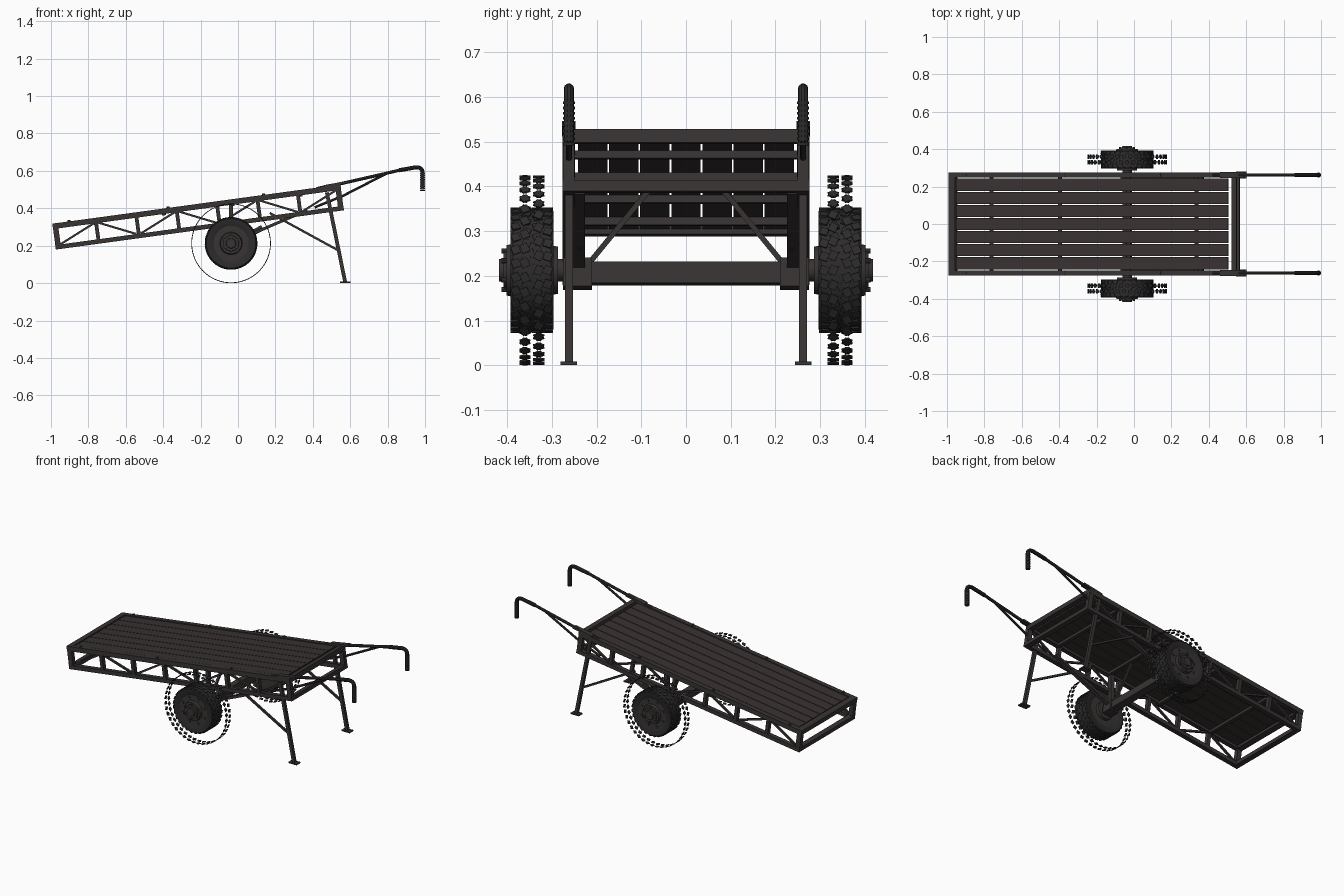
import bpy, bmesh, math
from mathutils import Vector, Matrix

cube = bpy.data.objects.get("Cube")
if cube:
    bpy.data.objects.remove(cube, do_unlink=True)


def material(name, rgb):
    m = bpy.data.materials.new(name)
    m.use_nodes = True
    m.diffuse_color = (*rgb, 1)
    bsdf = m.node_tree.nodes["Principled BSDF"]
    bsdf.inputs["Base Color"].default_value = (*rgb, 1)
    bsdf.inputs["Roughness"].default_value = 0.8
    return m


WOOD = material("dark wood", (0.040, 0.031, 0.031))
STEEL = material("dark steel", (0.040, 0.033, 0.033))
RUBBER = material("black rubber", (0.026, 0.024, 0.024))

# Tilted bed frame: u runs up the slope, v is perpendicular to the deck
TILT = math.atan(0.1364)
U = Vector((math.cos(TILT), 0, math.sin(TILT)))
V = Vector((-math.sin(TILT), 0, math.cos(TILT)))
Y = Vector((0, 1, 0))
LENGTH, DEPTH, SIDE = 1.555, 0.14, 0.262
AXLE = Vector((-0.037, 0, 0.2125))


def bed(u, y, v):
    return Vector((-0.993, 0, 0.318)) + U * u + Y * y + V * v


def on_slope(x):
    return (x + 0.993) / U.x


def finish(name, bm, mat, smooth=False):
    bmesh.ops.recalc_face_normals(bm, faces=bm.faces)
    me = bpy.data.meshes.new(name)
    bm.to_mesh(me)
    bm.free()
    me.materials.append(mat)
    ob = bpy.data.objects.new(name, me)
    bpy.context.collection.objects.link(ob)
    if smooth:
        shade(ob)
    return ob


def shade(ob):
    bpy.ops.object.select_all(action='DESELECT')
    ob.select_set(True)
    bpy.context.view_layer.objects.active = ob
    bpy.ops.object.shade_smooth_by_angle(angle=math.radians(35))


def bar(bm, p, q, w, h):
    """Box from p to q; w is its sideways width, h its thickness."""
    d = q - p
    ax = d.normalized()
    side = U if abs(ax.y) > 0.95 else (Y - ax * ax.y).normalized()
    up = ax.cross(side)
    rot = Matrix((ax, side, up)).transposed().to_4x4()
    m = Matrix.Translation((p + q) / 2) @ rot @ Matrix.Diagonal((d.length, w, h, 1))
    bmesh.ops.create_cube(bm, size=1, matrix=m)


def rod(bm, p, q, r, n=12):
    d = q - p
    m = Matrix.Translation((p + q) / 2) @ d.to_track_quat('Z', 'Y').to_matrix().to_4x4()
    bmesh.ops.create_cone(bm, cap_ends=True, segments=n, radius1=r, radius2=r,
                          depth=d.length, matrix=m)


def lathe(bm, profile, s, steps=48):
    """Spin a (y, radius) profile round the axle."""
    vs = [bm.verts.new(AXLE + Vector((0, s * y, r))) for y, r in profile]
    es = [bm.edges.new(pair) for pair in zip(vs, vs[1:])]
    bmesh.ops.spin(bm, geom=vs + es, cent=AXLE, axis=Y, angle=2 * math.pi, steps=steps)
    bmesh.ops.remove_doubles(bm, verts=bm.verts, dist=0.0002)


def lugs(bm, y, radius, count, size, turn, phase=0):
    """Ring of small tread blocks lying tangent to a wheel."""
    for i in range(count):
        m = (Matrix.Translation(AXLE + Y * y)
             @ Matrix.Rotation((i + phase) * 2 * math.pi / count, 4, 'Y')
             @ Matrix.Translation((0, 0, radius)) @ Matrix.Rotation(turn, 4, 'Z')
             @ Matrix.Diagonal((*size, 1)))
        bmesh.ops.create_cube(bm, size=1, matrix=m)


def tube(name, points, r, mat):
    cu = bpy.data.curves.new(name, 'CURVE')
    cu.dimensions = '3D'
    cu.bevel_depth, cu.bevel_resolution, cu.use_fill_caps = r, 3, True
    sp = cu.splines.new('POLY')
    sp.points.add(len(points) - 1)
    for pt, co in zip(sp.points, points):
        pt.co = (*co, 1)
    cu.materials.append(mat)
    ob = bpy.data.objects.new(name, cu)
    bpy.context.collection.objects.link(ob)
    bpy.ops.object.select_all(action='DESELECT')
    ob.select_set(True)
    bpy.context.view_layer.objects.active = ob
    bpy.ops.object.convert(target='MESH')
    shade(bpy.context.object)


# Deck planks
bm = bmesh.new()
for i in range(7):
    y = (i - 3) * 0.0697
    bar(bm, bed(0.042, y, -0.011), bed(1.51, y, -0.011), 0.066, 0.016)
finish("deck_planks", bm, WOOD)

# Joists under the deck and end beams
bm = bmesh.new()
for x in (-0.765, -0.40, -0.032, 0.33):
    u = on_slope(x)
    bar(bm, bed(u, -SIDE, -0.028), bed(u, SIDE, -0.028), 0.02, 0.018)
finish("joists", bm, STEEL)
bm = bmesh.new()
for u, v, w, h in ((0.018, -0.015, 0.036, 0.03), (LENGTH - 0.014, -0.015, 0.028, 0.03),
                   (0.015, -DEPTH + 0.013, 0.03, 0.026),
                   (LENGTH - 0.014, -DEPTH + 0.012, 0.028, 0.024)):
    bar(bm, bed(u, -0.276, v), bed(u, 0.276, v), w, h)
finish("end_beams", bm, STEEL)

for s, tag in ((-1, "right"), (1, "left")):
    y = s * SIDE

    # Side truss: rails, posts and zigzag diagonals
    bm = bmesh.new()
    bar(bm, bed(0, y, -0.015), bed(LENGTH, y, -0.015), 0.028, 0.029)
    bar(bm, bed(0, y, -DEPTH + 0.012), bed(LENGTH, y, -DEPTH + 0.012), 0.028, 0.024)
    bay = (LENGTH - 0.03) / 7
    for i in range(8):
        u = 0.015 + i * bay
        w = 0.029 if i in (0, 7) else 0.02
        bar(bm, bed(u, y, -DEPTH + 0.01), bed(u, y, -0.01), 0.026, w)
        if i < 7:
            lo, hi = -DEPTH + 0.024, -0.028
            a, b = (lo, hi) if i % 2 == 0 else (hi, lo)
            bar(bm, bed(u + 0.012, y, a), bed(u + bay - 0.012, y, b), 0.012, 0.011)
    finish(tag + "_side_truss", bm, STEEL)

    # Bolt heads on the top rail
    bm = bmesh.new()
    for u in (0.09, 0.625, 1.14, 1.47):
        rod(bm, bed(u, y, -0.005), bed(u, y, 0.007), 0.008, 6)
    finish(tag + "_rail_bolts", bm, STEEL)

    # Leg with foot plate and brace
    bm = bmesh.new()
    top, foot = Vector((0.475, y, 0.485)), Vector((0.573, y, 0.005))
    bar(bm, top, foot, 0.018, 0.02)
    bar(bm, Vector((0.545, y, 0.004)), Vector((0.601, y, 0.004)), 0.037, 0.008)
    bar(bm, Vector((0.17, y, 0.375)), Vector((0.536, y, 0.175)), 0.012, 0.012)
    finish(tag + "_leg", bm, STEEL)

    # Axle hanger, drag strut and inner brace
    bm = bmesh.new()
    bar(bm, Vector((-0.037, s * 0.24, 0.20)), Vector((-0.037, s * 0.24, 0.43)), 0.026, 0.022)
    bar(bm, Vector((-0.03, s * 0.239, 0.218)), Vector((0.37, s * 0.239, 0.39)), 0.027, 0.016)
    bar(bm, Vector((0.085, s * 0.237, 0.272)), Vector((0.13, s * 0.237, 0.296)), 0.009, 0.03)
    bar(bm, Vector((-0.037, s * 0.222, 0.222)), Vector((-0.037, s * 0.06, 0.42)), 0.012, 0.014)
    bar(bm, Vector((-0.037, s * 0.21, 0.205)), Vector((-0.037, s * 0.275, 0.205)), 0.06, 0.065)
    finish(tag + "_axle_bracket", bm, STEEL)

    # Tyre with tread blocks
    bm = bmesh.new()
    lathe(bm, ((0.305, 0.09), (0.298, 0.105), (0.296, 0.132), (0.302, 0.137), (0.345, 0.138),
               (0.387, 0.137), (0.393, 0.132), (0.391, 0.105), (0.384, 0.09)), s)
    finish(tag + "_tyre", bm, RUBBER, True)
    bm = bmesh.new()
    for k in range(4):
        turn = math.radians(20 if k % 2 else -20)
        lugs(bm, s * (0.309 + k * 0.024), 0.138, 28, (0.019, 0.018, 0.005), turn, k % 2 / 2)
    finish(tag + "_tyre_blocks", bm, RUBBER)

    # Outer rings of separate tread plates
    bm = bmesh.new()
    for k, yy in enumerate((0.3295, 0.3605)):
        lugs(bm, s * yy, 0.2105, 40, (0.02, 0.018, 0.004), math.radians(-25 + 50 * k), k / 2)
    finish(tag + "_tread_ring", bm, RUBBER)

    # Wheel disc, hub and bolts
    bm = bmesh.new()
    lathe(bm, ((0.26, 0), (0.26, 0.025), (0.286, 0.025), (0.286, 0.053), (0.304, 0.055),
               (0.304, 0.1), (0.386, 0.1), (0.386, 0.06), (0.402, 0.056), (0.402, 0.042),
               (0.408, 0.04), (0.408, 0.027), (0.418, 0.025), (0.418, 0)), s)
    finish(tag + "_wheel_disc", bm, STEEL, True)
    bm = bmesh.new()
    for count, radius, size, tip in ((8, 0.08, 0.009, 0.391), (6, 0.043, 0.006, 0.413)):
        for i in range(count):
            a = (i + 0.5) * 2 * math.pi / count
            p = AXLE + Vector((math.cos(a) * radius, 0, math.sin(a) * radius))
            rod(bm, p + Y * s * 0.38, p + Y * s * tip, size, 8)
    finish(tag + "_wheel_bolts", bm, STEEL)

    # Handle, its lower stay, and the ribbed grip
    def at(x, z):
        return Vector((x, y, z))
    bend = [at(0.86, 0.603), at(0.95, 0.619)]
    for i in range(6):
        a = math.radians(80 - i * 16)
        bend.append(at(0.96 + 0.0265 * math.cos(a), 0.592 + 0.0265 * math.sin(a)))
    bend.append(at(0.9865, 0.5))
    tube(tag + "_handle", [at(0.42, 0.505), at(0.56, 0.534), at(0.78, 0.584)] + bend[:2], 0.009, STEEL)
    tube(tag + "_handle_stay", [at(0.41, 0.405), at(0.56, 0.466), at(0.79, 0.584)], 0.007, STEEL)
    tube(tag + "_grip", bend, 0.0115, RUBBER)
    bm = bmesh.new()
    for i in range(9):
        z = 0.492 + i * 0.0115
        rod(bm, at(0.9865, z), at(0.9865, z + 0.006), 0.0135, 16)
    finish(tag + "_grip_ribs", bm, RUBBER)
    bm = bmesh.new()
    bar(bm, at(0.46, 0.518), at(0.59, 0.541), 0.03, 0.012)
    finish(tag + "_handle_clamp", bm, STEEL)

# Axle beam
bm = bmesh.new()
bar(bm, Vector((-0.037, -0.27, 0.205)), Vector((-0.037, 0.27, 0.205)), 0.045, 0.048)
finish("axle_beam", bm, STEEL)
